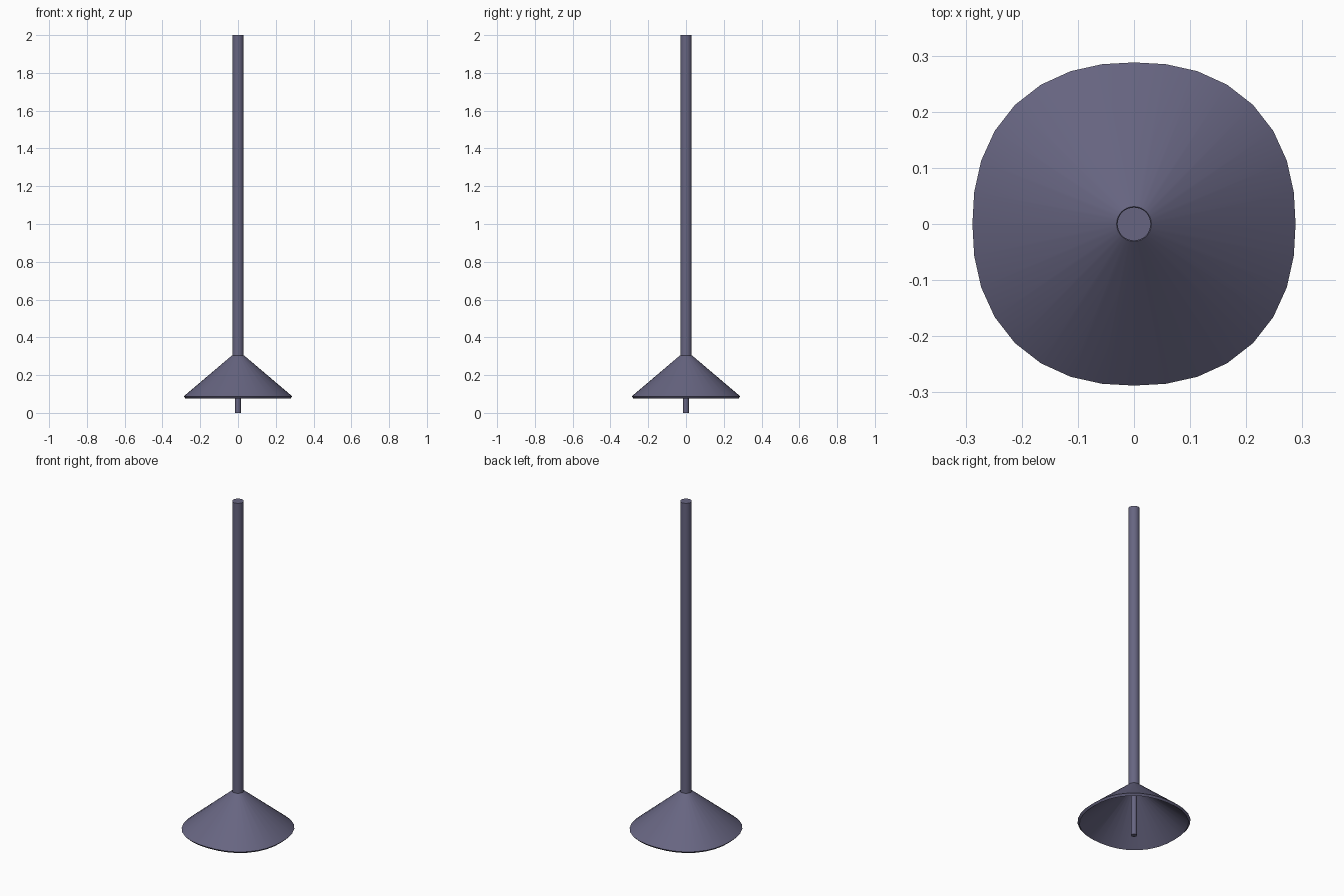
import bpy
import bmesh
from math import sin, cos, pi, radians

if "Cube" in bpy.data.objects:
    bpy.data.objects.remove(bpy.data.objects["Cube"], do_unlink=True)

# Single slate violet finish
COLOR = (0.135, 0.13, 0.22, 1)
slate = bpy.data.materials.new("slate_violet")
slate.use_nodes = True
slate.diffuse_color = COLOR
slate.node_tree.nodes["Principled BSDF"].inputs["Base Color"].default_value = COLOR


def finish(obj):
    obj.data.materials.append(slate)
    bpy.ops.object.select_all(action="DESELECT")
    obj.select_set(True)
    bpy.context.view_layer.objects.active = obj
    bpy.ops.object.shade_smooth_by_angle(angle=radians(35))


def cylinder(name, radius, bottom, top, sides=32):
    bpy.ops.mesh.primitive_cylinder_add(vertices=sides, radius=radius, depth=top - bottom,
                                        location=(0, 0, (top + bottom) / 2))
    obj = bpy.context.object
    obj.name = name
    finish(obj)


def rounded_ring(bm, radius, z, power, sides=32):
    """Ring of vertices; a power above 2 makes it slightly square."""
    ring = []
    for i in range(sides):
        c, s = cos(2 * pi * i / sides), sin(2 * pi * i / sides)
        r = radius / (abs(c) ** power + abs(s) ** power) ** (1 / power)
        ring.append(bm.verts.new((r * c, r * s, z)))
    return ring


# Flared shade: thin conical shell, open below
bm = bmesh.new()
profile = [(0.031, 0.305, 2), (0.288, 0.087, 2.27), (0.278, 0.076, 2.27), (0.02, 0.29, 2)]
rings = [rounded_ring(bm, *p) for p in profile]
for a, b in zip(rings, rings[1:] + rings[:1]):
    for i in range(len(a)):
        j = (i + 1) % len(a)
        bm.faces.new((a[i], b[i], b[j], a[j]))
bmesh.ops.recalc_face_normals(bm, faces=bm.faces)
mesh = bpy.data.meshes.new("shade")
bm.to_mesh(mesh)
bm.free()
shade = bpy.data.objects.new("shade", mesh)
bpy.context.collection.objects.link(shade)
finish(shade)

# Long hanging pole and the thin rod running through it
cylinder("pole", 0.03, 0.29, 2.0)
cylinder("inner_rod", 0.015, 0.0, 2.0)
